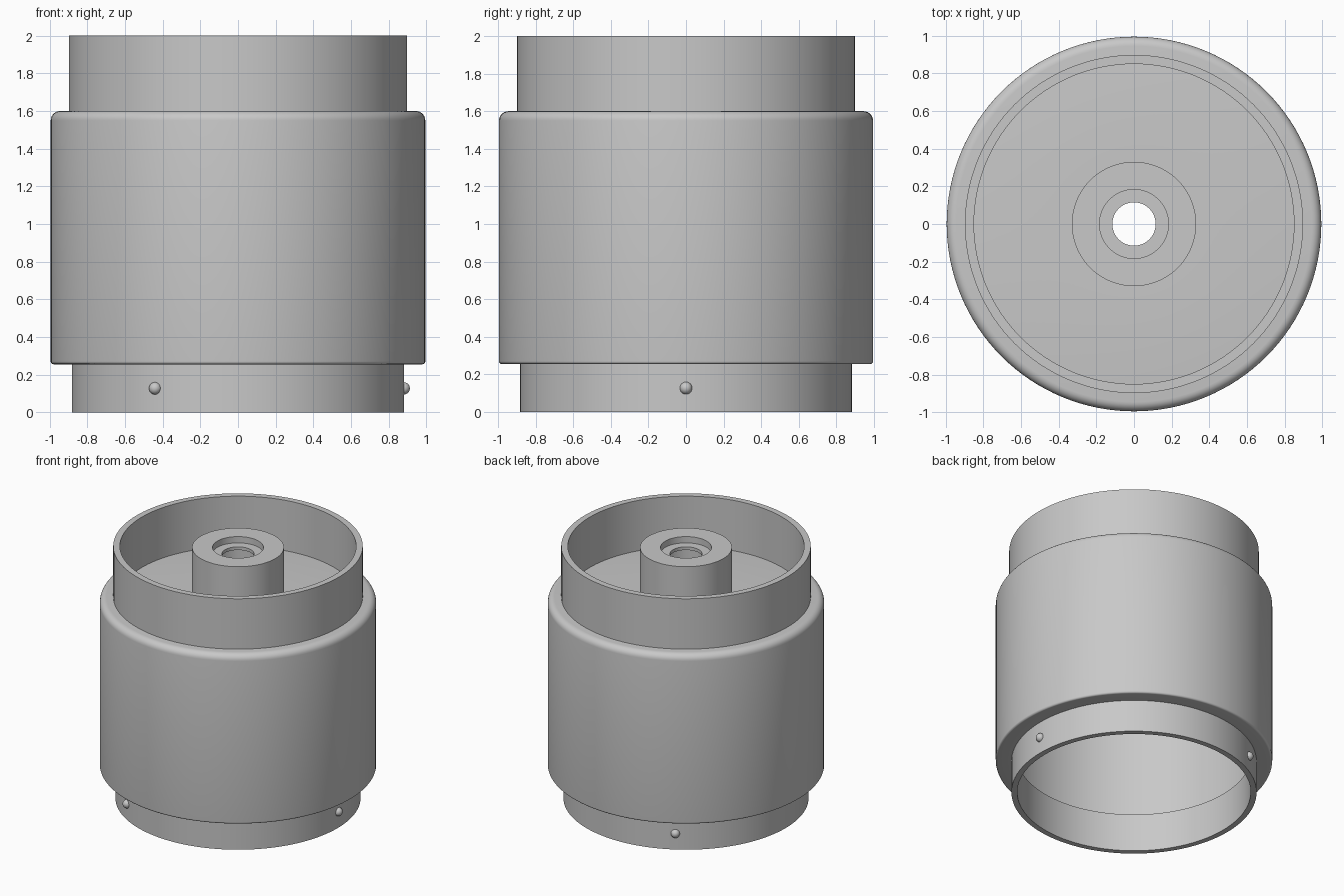
import bpy, bmesh, math

SEGMENTS = 128

cube = bpy.data.objects.get("Cube")
if cube:
    bpy.data.objects.remove(cube, do_unlink=True)

grey = bpy.data.materials.new("plain grey")
grey.use_nodes = True
colour = (0.58, 0.58, 0.58, 1)
grey.diffuse_color = colour
grey.node_tree.nodes["Principled BSDF"].inputs["Base Color"].default_value = colour


def finish(obj):
    obj.data.materials.append(grey)
    bpy.ops.object.select_all(action="DESELECT")
    obj.select_set(True)
    bpy.context.view_layer.objects.active = obj
    bpy.ops.object.shade_smooth_by_angle(angle=math.radians(35))


def lathe(name, profile):
    """Revolve a closed (radius, height) outline around the z axis."""
    bm = bmesh.new()
    rings = []
    for i in range(SEGMENTS):
        a = math.tau * i / SEGMENTS
        rings.append([bm.verts.new((r * math.cos(a), r * math.sin(a), z))
                      for r, z in profile])
    n = len(profile)
    for i in range(SEGMENTS):
        here, there = rings[i], rings[(i + 1) % SEGMENTS]
        for j in range(n):
            k = (j + 1) % n
            bm.faces.new((here[j], there[j], there[k], here[k]))
    bmesh.ops.recalc_face_normals(bm, faces=bm.faces)
    mesh = bpy.data.meshes.new(name)
    bm.to_mesh(mesh)
    bm.free()
    obj = bpy.data.objects.new(name, mesh)
    bpy.context.collection.objects.link(obj)
    finish(obj)


def fillet(r, z, size, start, steps=6):
    """Quarter-round arc centred on (r, z), in outline order."""
    angles = [math.radians(start + 90 * i / steps) for i in range(steps + 1)]
    return [(r + size * math.cos(a), z + size * math.sin(a)) for a in angles]


HOLE = 0.115      # through hole
SEAT = 0.183      # counterbore
HUB = 0.33        # hub outside
CEILING = 1.555   # underside of the housing's top plate

# Thin-walled housing: pierced top plate, side wall, and a bottom shoulder
# that steps in to the bottom collar
lathe("housing_with_bottom_collar",
      [(HUB, CEILING), (0.945, CEILING), (0.945, 0.3), (0.84, 0.3),
       (0.84, 0.0), (0.882, 0.0), (0.882, 0.255)]
      + fillet(0.98, 0.27, 0.015, -90)
      + fillet(0.945, 1.55, 0.05, 0)
      + [(HUB, 1.6)])

# Thin collar standing on the housing
lathe("top_collar", [(0.85, 1.6), (0.898, 1.6), (0.898, 2.0), (0.85, 2.0)])

# Central hub: a tube with a thin inner flange below the counterbore
lathe("hub", [(SEAT, CEILING), (HUB, CEILING), (HUB, 1.99), (SEAT, 1.99),
              (SEAT, 1.94), (HOLE, 1.94), (HOLE, 1.915), (SEAT, 1.915)])

# Three round locating pins on the bottom collar
for i in range(3):
    a = math.tau * i / 3
    bpy.ops.mesh.primitive_uv_sphere_add(
        segments=24, ring_count=12, radius=0.033,
        location=(0.88 * math.cos(a), 0.88 * math.sin(a), 0.127))
    pin = bpy.context.object
    pin.name = f"locating_pin_{i + 1}"
    finish(pin)
